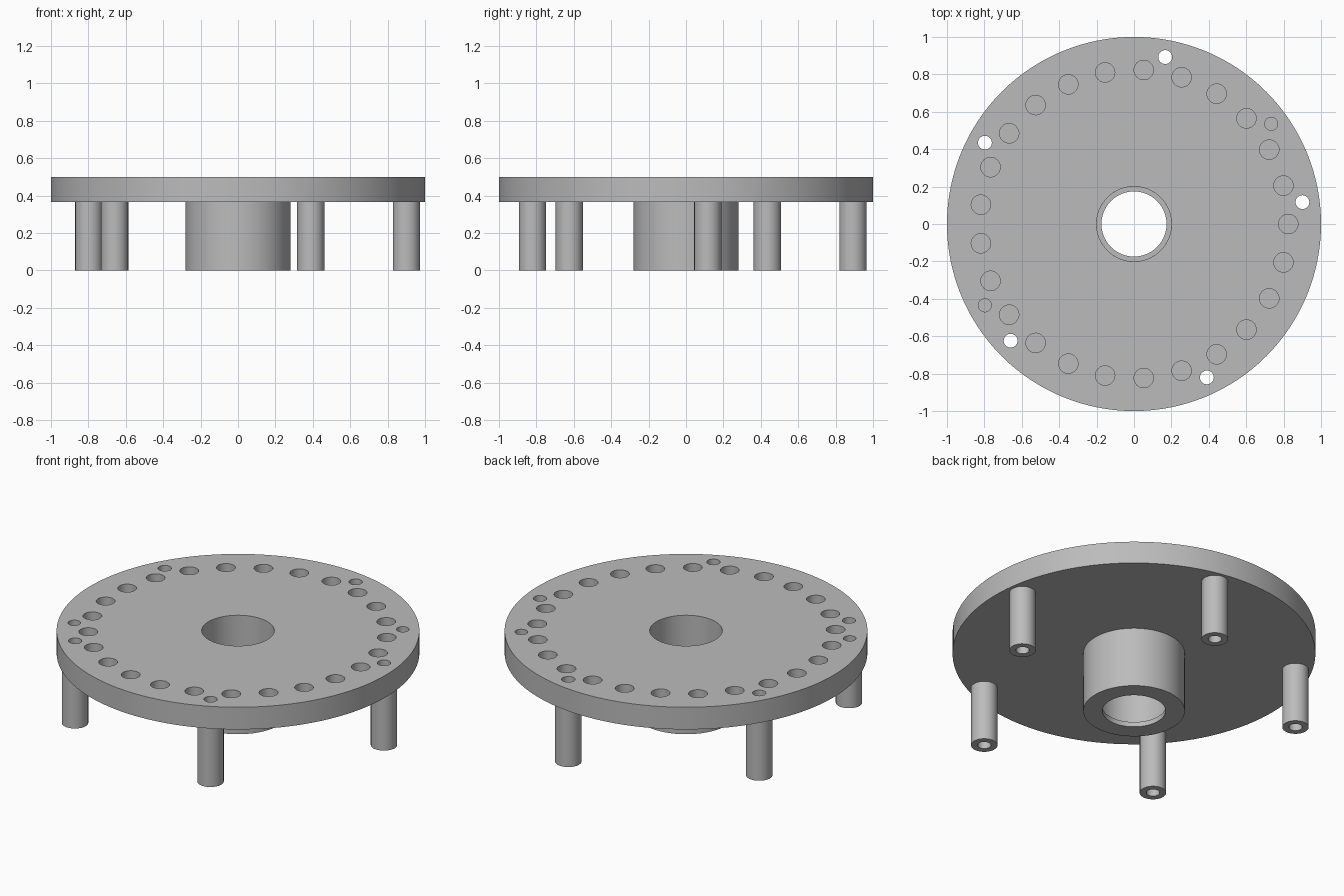
import bpy, bmesh
from math import cos, sin, pi, radians

cube = bpy.data.objects.get("Cube")
if cube:
    bpy.data.objects.remove(cube, do_unlink=True)

TOP, UNDER = 0.5, 0.365      # top and underside of the plate
POST_RING, POST_R, BOLT_R = 0.908, 0.073, 0.037
START = 7.4                  # angle of the first post in degrees

grey = bpy.data.materials.new("plain grey")
grey.use_nodes = True
grey.diffuse_color = (0.5, 0.5, 0.5, 1)
grey.node_tree.nodes["Principled BSDF"].inputs["Base Color"].default_value = (0.5, 0.5, 0.5, 1)


def make_object(name, bm):
    bmesh.ops.recalc_face_normals(bm, faces=bm.faces[:])
    mesh = bpy.data.meshes.new(name)
    bm.to_mesh(mesh)
    bm.free()
    mesh.materials.append(grey)
    obj = bpy.data.objects.new(name, mesh)
    bpy.context.collection.objects.link(obj)
    return obj


def lathe(name, profile, steps, centre=(0, 0)):
    """Turn a closed (radius, height) profile around a vertical axis."""
    bm = bmesh.new()
    rings = []
    for i in range(steps):
        a = 2 * pi * i / steps
        rings.append([bm.verts.new((centre[0] + r * cos(a), centre[1] + r * sin(a), z))
                      for r, z in profile])
    n = len(profile)
    for i in range(steps):
        one, two = rings[i], rings[(i + 1) % steps]
        for j in range(n):
            k = (j + 1) % n
            bm.faces.new((one[j], two[j], two[k], one[k]))
    return make_object(name, bm)


def smooth(obj):
    bpy.ops.object.select_all(action='DESELECT')
    obj.select_set(True)
    bpy.context.view_layer.objects.active = obj
    bpy.ops.object.shade_smooth_by_angle(angle=radians(30))


def polar(radius, degrees):
    return radius * cos(radians(degrees)), radius * sin(radians(degrees))


def add_drill(bm, radius, spot, bottom):
    made = bmesh.ops.create_cone(bm, cap_ends=True, segments=32, radius1=radius,
                                 radius2=radius, depth=TOP + 0.1 - bottom)
    bmesh.ops.translate(bm, verts=made["verts"],
                        vec=(spot[0], spot[1], (TOP + 0.1 + bottom) / 2))


# Round plate with a central opening
plate = lathe("plate", [(0.2, UNDER), (1, UNDER), (1, TOP), (0.2, TOP)], 128)

# Drills: ring of blind pockets, two small blind pockets, five through holes
bm = bmesh.new()
for i in range(25):
    add_drill(bm, 0.052, polar(0.825, i * 360 / 25), TOP - 0.1)
for angle in (36.1, 208.6):
    add_drill(bm, 0.035, polar(POST_RING, angle), TOP - 0.1)
for i in range(5):
    add_drill(bm, BOLT_R, polar(POST_RING, START + i * 72), UNDER - 0.1)
drills = make_object("drills", bm)
drills.hide_render = True

cut = plate.modifiers.new("holes", 'BOOLEAN')
cut.operation = 'DIFFERENCE'
cut.solver = 'EXACT'
cut.object = drills
bpy.context.view_layer.objects.active = plate
plate.select_set(True)
bpy.ops.object.modifier_apply(modifier=cut.name)
bpy.data.objects.remove(drills, do_unlink=True)
smooth(plate)

# Central hub with a thin retaining lip at the bottom of the bore
hub = lathe("hub", [(0.174, 0), (0.28, 0), (0.28, UNDER), (0.2, UNDER),
                    (0.2, 0.03), (0.174, 0.03)], 96)
smooth(hub)

# Five hollow posts
for i in range(5):
    post = lathe(f"post_{i + 1}", [(BOLT_R, 0), (POST_R, 0), (POST_R, UNDER), (BOLT_R, UNDER)],
                 32, polar(POST_RING, START + i * 72))
    smooth(post)
